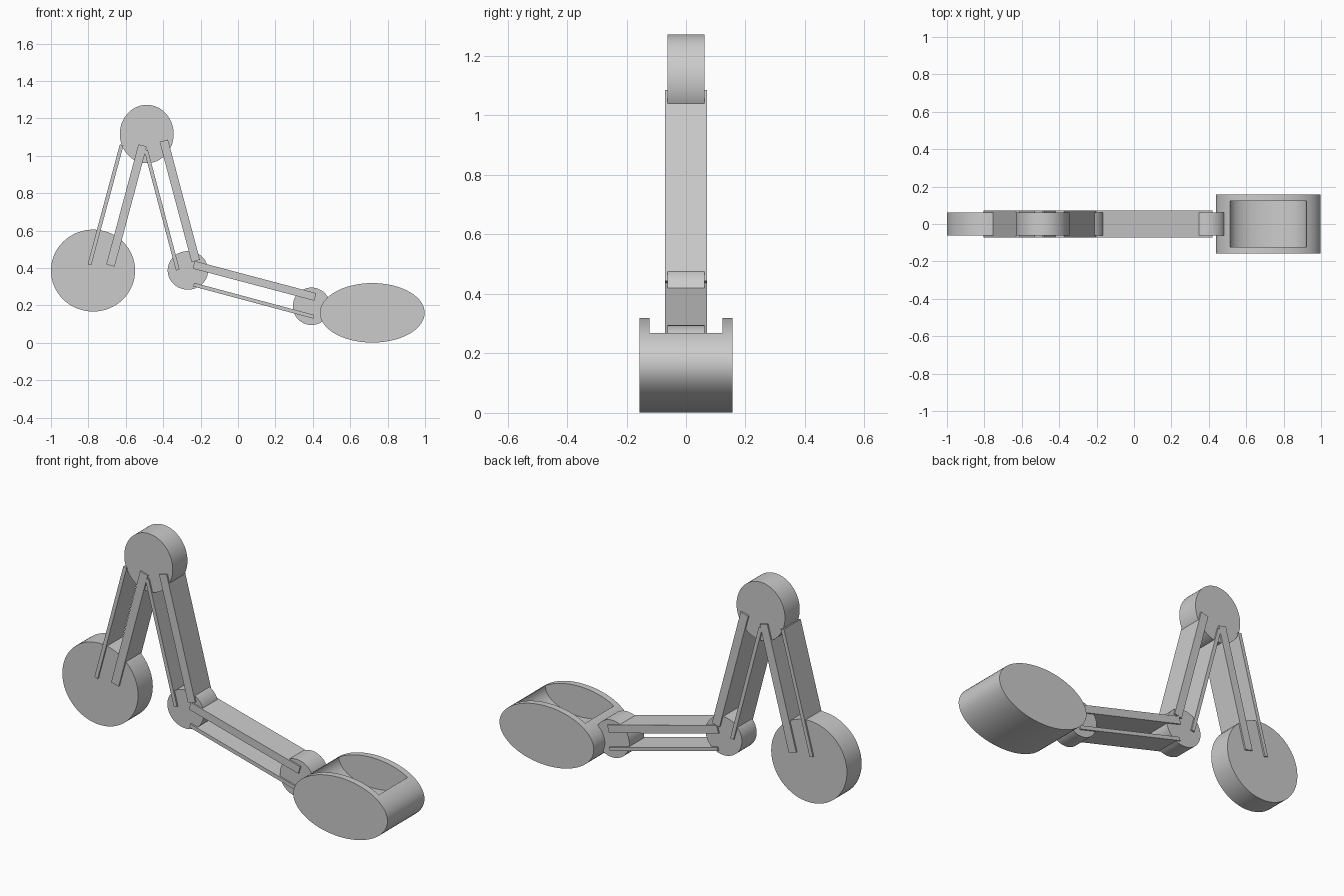
import bpy
import math
from mathutils import Vector

cube = bpy.data.objects.get("Cube")
if cube:
    bpy.data.objects.remove(cube, do_unlink=True)

# One plain grey for the whole mechanism
grey = bpy.data.materials.new("plain_grey")
grey.use_nodes = True
colour = (0.6, 0.6, 0.6, 1)
grey.diffuse_color = colour
grey.node_tree.nodes["Principled BSDF"].inputs["Base Color"].default_value = colour


def finish(obj, name):
    obj.name = name
    obj.data.materials.append(grey)
    bpy.ops.object.transform_apply(location=False, rotation=True, scale=True)
    return obj


def disc(name, x, z, rx, rz, half_width):
    """Oval drum lying across the model, axis along y."""
    bpy.ops.mesh.primitive_cylinder_add(vertices=64, radius=1, depth=2,
                                        location=(x, 0, z),
                                        rotation=(math.pi / 2, 0, 0))
    obj = bpy.context.object
    obj.scale = (rx, rz, half_width)
    finish(obj, name)
    bpy.ops.object.shade_smooth_by_angle(angle=math.radians(30))
    return obj


def bar(name, start, end, thickness):
    """Flat strip between two points of the xz plane."""
    a = Vector((start[0], 0, start[1]))
    b = Vector((end[0], 0, end[1]))
    d = b - a
    bpy.ops.mesh.primitive_cube_add(size=1, location=(a + b) / 2,
                                    rotation=(0, math.atan2(-d.z, d.x), 0))
    obj = bpy.context.object
    obj.scale = (d.length, 0.142, thickness)
    return finish(obj, name)


# Joint drums
disc("base_drum", -0.775, 0.386, 0.225, 0.219, 0.0625)
disc("top_joint", -0.488, 1.116, 0.144, 0.156, 0.0625)
disc("middle_joint", -0.268, 0.387, 0.108, 0.103, 0.0625)
disc("end_joint", 0.393, 0.195, 0.1, 0.1, 0.0625)

# Paired links: one thick and one thin strip per segment
bar("rear_link_thick", (-0.51, 1.055), (-0.682, 0.413), 0.046)
bar("rear_link_thin", (-0.622, 1.058), (-0.794, 0.418), 0.02)
bar("front_link_thick", (-0.397, 1.08), (-0.226, 0.438), 0.046)
bar("front_link_thin", (-0.492, 1.03), (-0.322, 0.389), 0.02)
bar("lower_link_thick", (-0.237, 0.417), (0.413, 0.245), 0.042)
bar("lower_link_thin", (-0.237, 0.311), (0.405, 0.139), 0.02)

# Oval foot with a scooped seat in its top
foot = disc("foot", 0.718, 0.16, 0.28, 0.159, 0.157)
cutter = disc("seat_cutter", 0.718, 0.267, 0.204, 0.11, 0.122)
cutter.hide_render = True
cutter.hide_viewport = True
cut = foot.modifiers.new("seat", 'BOOLEAN')
cut.operation = 'DIFFERENCE'
cut.solver = 'EXACT'
cut.object = cutter
bpy.context.view_layer.objects.active = foot
bpy.ops.object.modifier_apply(modifier=cut.name)
bpy.data.objects.remove(cutter, do_unlink=True)
for o in bpy.context.selected_objects:
    o.select_set(False)
foot.select_set(True)
bpy.context.view_layer.objects.active = foot
bpy.ops.object.shade_smooth_by_angle(angle=math.radians(30))
